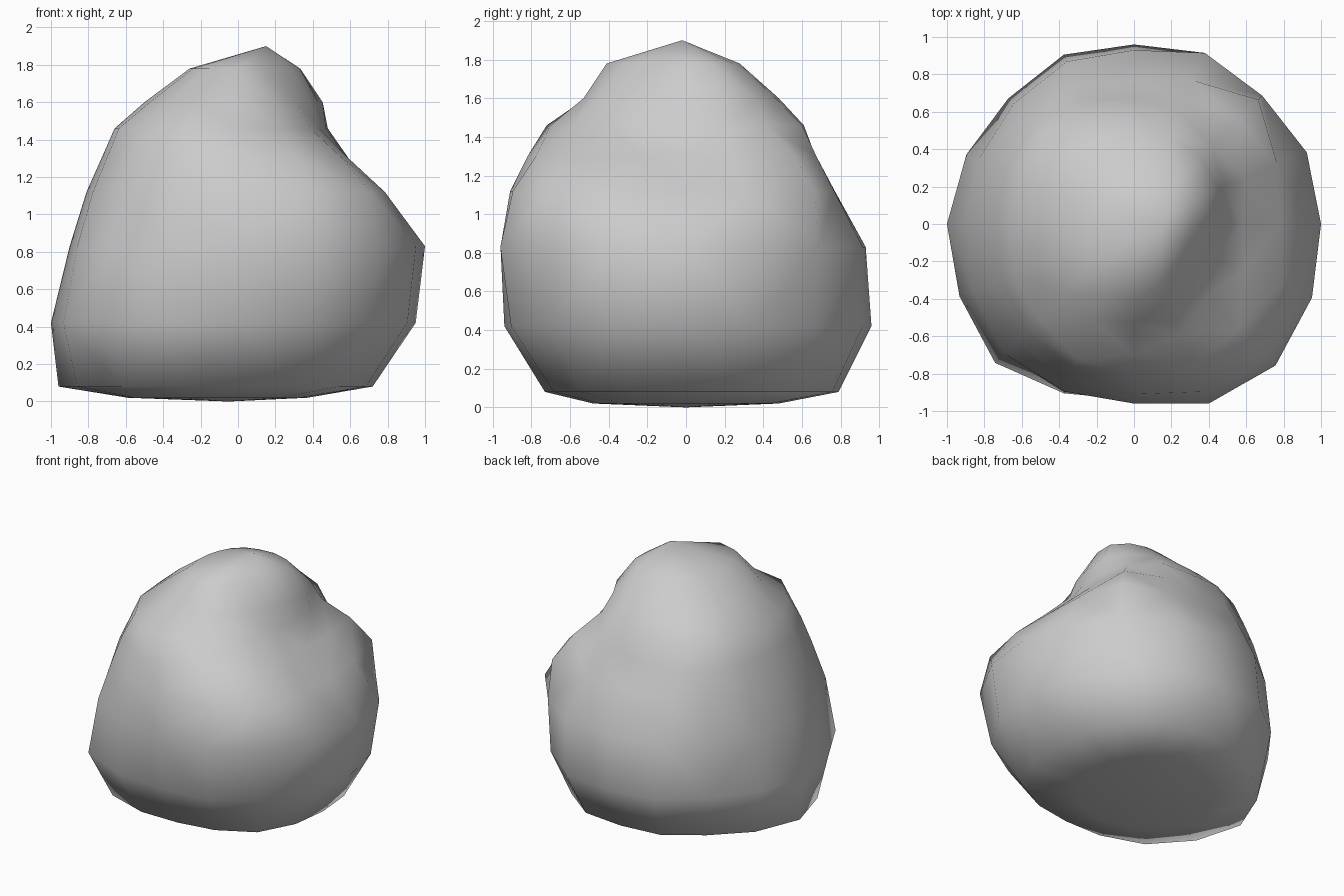
import bpy, bmesh
from math import cos, sin, tau

SIDES = 16

# Cross-sections of the boulder: height -> radius every 22.5 degrees, from +x
sections = {
    0.08: (.72, .75, .80, .82, .79, .82, .82, .89, .96, .93, .88, .79, .73, .74, .77, .74),
    0.42: (.95, .94, .95, .99, .96, .98, .95, .97, 1.0, 1.01, 1.05, .98, .94, .98, .99, .98),
    0.83: (1.0, 1.0, .97, .99, .93, .94, .91, .90, .90, .93, .98, .97, .96, 1.04, 1.07, 1.03),
    1.12: (.78, .83, .94, .83, .77, .81, .83, .81, .81, .84, .88, .92, .91, .97, 1.0, .85),
    1.30: (.58, .64, .79, .73, .67, .72, .76, .74, .73, .76, .81, .84, .82, .84, .79, .64),
    1.46: (.47, .52, .59, .65, .61, .65, .69, .67, .66, .69, .72, .78, .70, .64, .55, .47),
    1.60: (.43, .49, .51, .50, .48, .50, .52, .50, .50, .51, .53, .56, .53, .50, .44, .42),
    1.78: (.33, .36, .34, .30, .27, .26, .25, .24, .25, .28, .34, .40, .41, .35, .31, .30),
}

bm = bmesh.new()


def ring(z, radii, cx=0.0):
    return [bm.verts.new((cx + r * cos(tau * i / SIDES), r * sin(tau * i / SIDES), z))
            for i, r in enumerate(radii)]


# Nearly flat underside ring, then the body
rings = [ring(0.02, [0.48] * SIDES, -0.11)]
rings += [ring(z, radii) for z, radii in sections.items()]
for low, high in zip(rings, rings[1:]):
    for i in range(SIDES):
        j = (i + 1) % SIDES
        bm.faces.new((low[i], low[j], high[j], high[i]))

# Close with the off-centre peak and the base centre
peak = bm.verts.new((0.15, -0.02, 1.90))
base = bm.verts.new((-0.05, 0, 0))
for i in range(SIDES):
    j = (i + 1) % SIDES
    bm.faces.new((rings[-1][i], rings[-1][j], peak))
    bm.faces.new((rings[0][j], rings[0][i], base))

bmesh.ops.triangulate(bm, faces=bm.faces[:])
bmesh.ops.recalc_face_normals(bm, faces=bm.faces[:])
for face in bm.faces:
    face.smooth = True

mesh = bpy.data.meshes.new("boulder")
bm.to_mesh(mesh)
bm.free()
boulder = bpy.data.objects.new("boulder", mesh)
bpy.context.collection.objects.link(boulder)
